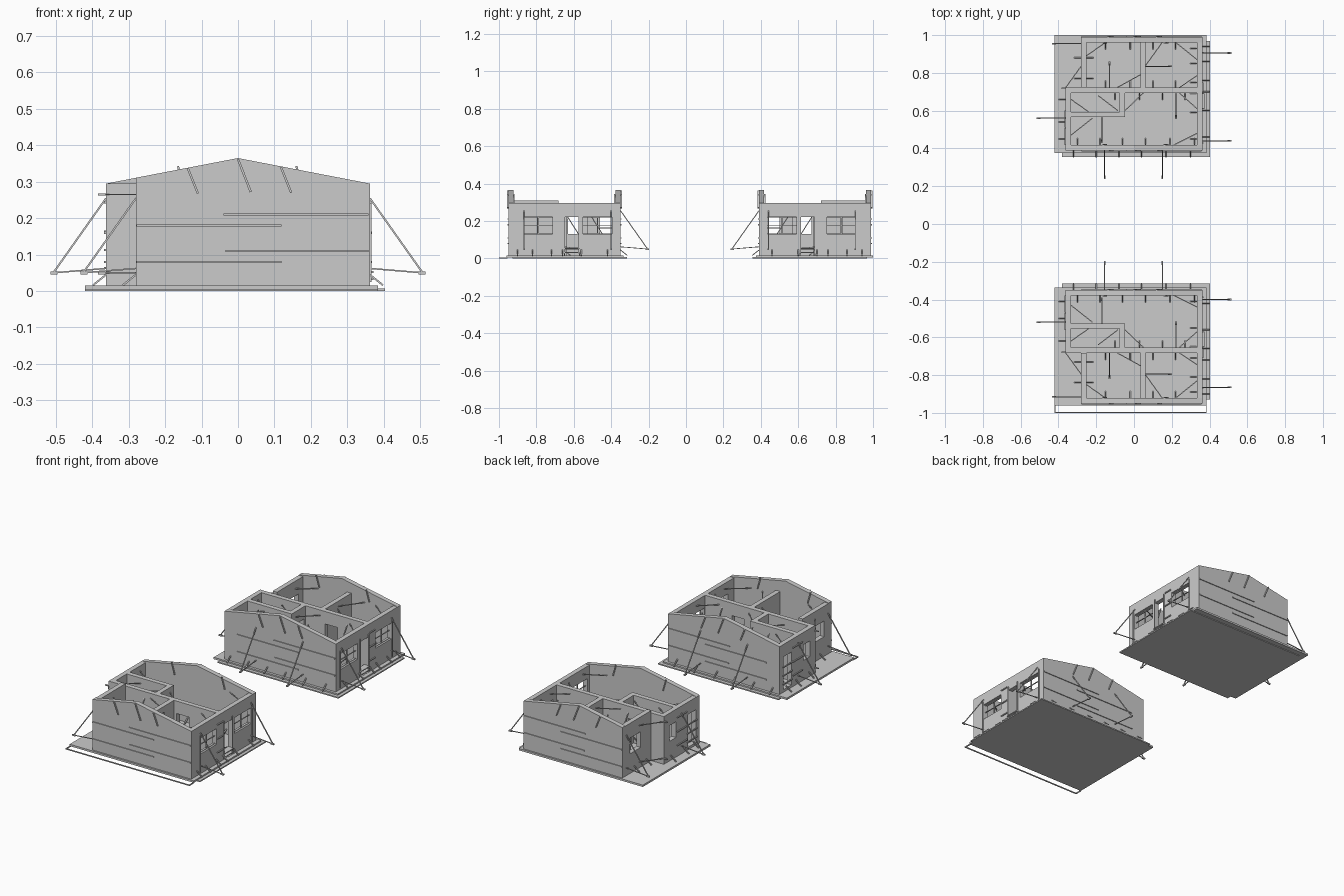
import bpy, bmesh
from mathutils import Vector, Matrix

MIRROR_Y = 0.02          # the second house is the first one mirrored at this y
T = 0.028                # wall thickness
parts = {}


def mesh_for(name):
    return parts.setdefault(name, bmesh.new())


def box(name, lo, hi):
    lo, hi = Vector(lo), Vector(hi)
    m = Matrix.Translation((lo + hi) / 2) @ Matrix.Diagonal((*(hi - lo), 1))
    bmesh.ops.create_cube(mesh_for(name), size=1, matrix=m)


def bar(name, p, q, w=0.005, t=0.005):
    p, q = Vector(p), Vector(q)
    rot = (q - p).to_track_quat('Z', 'Y').to_matrix().to_4x4()
    m = Matrix.Translation((p + q) / 2) @ rot @ Matrix.Diagonal((w, t, (q - p).length, 1))
    bmesh.ops.create_cube(mesh_for(name), size=1, matrix=m)


def prism(name, profile, y0, y1):
    bm = mesh_for(name)
    face = bm.faces.new([bm.verts.new((x, y0, z)) for x, z in profile])
    ext = bmesh.ops.extrude_face_region(bm, geom=[face])
    verts = [v for v in ext['geom'] if isinstance(v, bmesh.types.BMVert)]
    bmesh.ops.translate(bm, verts=verts, vec=(0, y1 - y0, 0))
    face_copy = bm.faces
    bmesh.ops.recalc_face_normals(bm, faces=face_copy[:])


def wall(name, axis, at, a, b, z0, z1, holes=()):
    """Wall running along an axis, pieced around (start, end, low, high) holes."""
    def piece(s, e, lo, hi):
        if e - s < 1e-4 or hi - lo < 1e-4:
            return
        if axis == 'x':
            box(name, (s, at, lo), (e, at + T, hi))
        else:
            box(name, (at, s, lo), (at + T, e, hi))
    pos = a
    for s, e, lo, hi in sorted(holes):
        piece(pos, s, z0, z1)
        piece(s, e, z0, lo)
        piece(s, e, hi, z1)
        pos = e
    piece(pos, b, z0, z1)


# Foundation: base pad and offset floor slab
box("base_pad", (-0.38, 0.355, 0), (0.403, 0.968, 0.007))
box("floor_slab", (-0.42, 0.375, 0.004), (0.385, 1.0, 0.015))

# Gable walls
Z = 0.014
prism("front_gable_wall", [(-0.362, Z), (0.362, Z), (0.362, 0.295), (0, 0.365), (-0.362, 0.295)], 0.39, 0.39 + T)
prism("rear_gable_wall", [(-0.28, Z), (0.362, Z), (0.362, 0.295), (0, 0.365), (-0.28, 0.311)], 0.99 - T, 0.99)

# Side walls with window and door openings
H = 0.295
wins = [(0.435, 0.59), (0.755, 0.905)]
right_holes = [(s, e, 0.13, 0.222) for s, e in wins] + [(0.61, 0.69, 0.016, 0.222)]
wall("right_wall", 'y', 0.362 - T, 0.418, 0.962, Z, H, right_holes)
wall("left_wall", 'y', -0.362, 0.418, 0.695, Z, H,
     [(0.425, 0.50, 0.03, 0.222), (0.61, 0.67, 0.13, 0.222)])
wall("recessed_left_wall", 'y', -0.28, 0.722, 0.962, Z, 0.309, [(0.82, 0.92, 0.13, 0.222)])

# Interior partitions
wall("cross_wall", 'x', 0.694, -0.362, 0.334, Z, H,
     [(-0.21, -0.13, 0.016, 0.222), (0.08, 0.16, 0.016, 0.222)])
wall("bedroom_divider", 'y', 0.034, 0.722, 0.962, Z, H)
wall("bathroom_wall", 'x', 0.566, -0.334, -0.048, Z, H)
wall("bathroom_end_wall", 'y', -0.076, 0.594, 0.694, Z, H, [(0.612, 0.68, 0.016, 0.222)])

# Window mullions, surround trims and door rungs
for s, e in wins:
    c = (s + e) / 2
    box("window_frame", (0.345, c - 0.003, 0.13), (0.351, c + 0.003, 0.222))
    for z in (0.13, 0.175, 0.219):
        box("window_frame", (0.345, s, z), (0.351, e, z + 0.003))
for z in (0.03, 0.05):
    box("door_step", (0.336, 0.61, z), (0.372, 0.69, z + 0.005))
for z in (0.06, 0.11, 0.16):
    box("opening_rail", (-0.368, 0.418, z), (-0.362, 0.508, z + 0.006))
for y in (0.428, 0.612, 0.69, 0.908):
    box("opening_stud", (0.362, y - 0.003, 0.025), (0.367, y + 0.003, 0.24))

# Horizontal boards on the gable faces
boards = [(-0.04, 0.358, 0.21), (-0.278, 0.12, 0.18), (-0.035, 0.358, 0.11), (-0.278, 0.12, 0.08)]
for x0, x1, z in boards:
    for y in (0.385, 0.99):
        box("gable_boards", (x0, y, z - 0.003), (x1, y + 0.005, z + 0.003))

# Slanted boards hanging from the gable tops, on both faces
for x, z in ((0, 0.362), (-0.138, 0.338), (0.118, 0.34)):
    dx = 0.035 if x == 0 else 0.028
    for y in (0.387, 0.993):
        bar("gable_hangers", (x, y, z), (x + dx, y, z - 0.09 + (0.02 if x else 0)), 0.007, 0.006)
for x in (-0.165, 0.16):
    for y in (0.421, 0.959):
        bar("gable_hangers", (x, y, 0.343), (x + 0.02, y, 0.275), 0.006, 0.006)

# Short boards on the side walls
for z in (0.08, 0.16, 0.243):
    box("side_boards", (0.362, 0.70, z - 0.003), (0.368, 0.75, z + 0.003))
    box("side_boards", (-0.368, 0.51, z - 0.003), (-0.362, 0.60, z + 0.003))


# Raking props with a ground strut and stake
def prop(name, x, y, dx, dy, reach=0.145):
    out = Vector((dx, dy, 0))
    p = Vector((x, y, 0))
    end = p + out * reach + Vector((0, 0, 0.05))
    bar(name, p + Vector((0, 0, 0.255)), end, 0.005, 0.005)
    bar(name, p + Vector((0, 0, 0.062)), end, 0.004, 0.004)
    bar(name, end - out * 0.012, end + out * 0.008, 0.009, 0.008)


for args in ((0.362, 0.905, 1, 0), (0.362, 0.44, 1, 0), (-0.362, 0.56, -1, 0),
             (-0.28, 0.955, -1, 0), (-0.155, 0.39, 0, -1), (0.15, 0.39, 0, -1)):
    prop("outer_props", *args)
for args in ((-0.13, 0.722, 0, 1), (0.062, 0.835, 1, 0), (0.222, 0.694, 0, -1), (-0.17, 0.566, 0, -1)):
    prop("inner_props", *args, 0.13)

# Corner braces across the wall tops, plus the braces of the recess corner
corners = [(-0.252, 0.89, -0.15, 0.962), (0.334, 0.87, 0.22, 0.962), (0.062, 0.84, 0.15, 0.962),
           (0.034, 0.79, -0.09, 0.722), (0.334, 0.785, 0.24, 0.722), (0.334, 0.48, 0.21, 0.418),
           (-0.334, 0.47, -0.22, 0.56), (-0.19, 0.68, -0.085, 0.60), (-0.334, 0.66, -0.24, 0.594),
           (-0.048, 0.60, 0.05, 0.694), (0.334, 0.61, 0.24, 0.694), (-0.362, 0.722, -0.28, 0.835)]
for x0, y0, x1, y1 in corners:
    for z in (0.265, 0.05):
        bar("corner_braces", (x0, y0, z), (x1, y1, z), 0.005, 0.004)
for z in (0.265, 0.048):
    box("recess_bars", (-0.385, 0.715, z - 0.003), (-0.28, 0.722, z + 0.003))


# Small kickers at the wall feet
def kicker(x, y, dx, dy):
    bar("foot_kickers", (x, y, 0.045), (x + 0.036 * dx, y + 0.036 * dy, 0.016), 0.006, 0.005)


for x in (-0.32, -0.2, -0.08, 0.04, 0.17, 0.3):
    kicker(x, 0.39, 0, -1)
    kicker(x + 0.02, 0.418, 0, 1)
for x in (-0.15, -0.02, 0.1, 0.22):
    kicker(x, 0.962, 0, -1)
    kicker(x, 0.722, 0, 1)
    kicker(x + 0.05, 0.694, 0, -1)
for y in (0.46, 0.6, 0.7, 0.76, 0.86, 0.94):
    kicker(0.362, y, 1, 0)
    kicker(0.334, y - 0.01, -1, 0)
for y in (0.45, 0.54, 0.66):
    kicker(-0.362, y, -1, 0)
for y in (0.77, 0.88):
    kicker(-0.28, y, -1, 0)
    kicker(-0.252, y, 1, 0)

# Turn the parts into objects, mirrored to make the second house
pivot = bpy.data.objects.new("mirror_pivot", None)
pivot.location = (0, MIRROR_Y, 0)
pivot.hide_render = True
bpy.context.collection.objects.link(pivot)


def finish(name, mirrored):
    bm = parts.pop(name)
    me = bpy.data.meshes.new(name)
    bm.to_mesh(me)
    bm.free()
    ob = bpy.data.objects.new(name, me)
    bpy.context.collection.objects.link(ob)
    if mirrored:
        mod = ob.modifiers.new("Mirror", 'MIRROR')
        mod.use_axis = (False, True, False)
        mod.use_mirror_merge = False
        mod.mirror_object = pivot


for name in list(parts):
    finish(name, True)

# Thin formwork outline left open in front of the front house
box("slab_formwork", (-0.42, -1.0, 0), (0.385, -0.995, 0.006))
for x in (-0.42, 0.38):
    box("slab_formwork", (x, -0.995, 0), (x + 0.005, -0.955, 0.006))
finish("slab_formwork", False)
